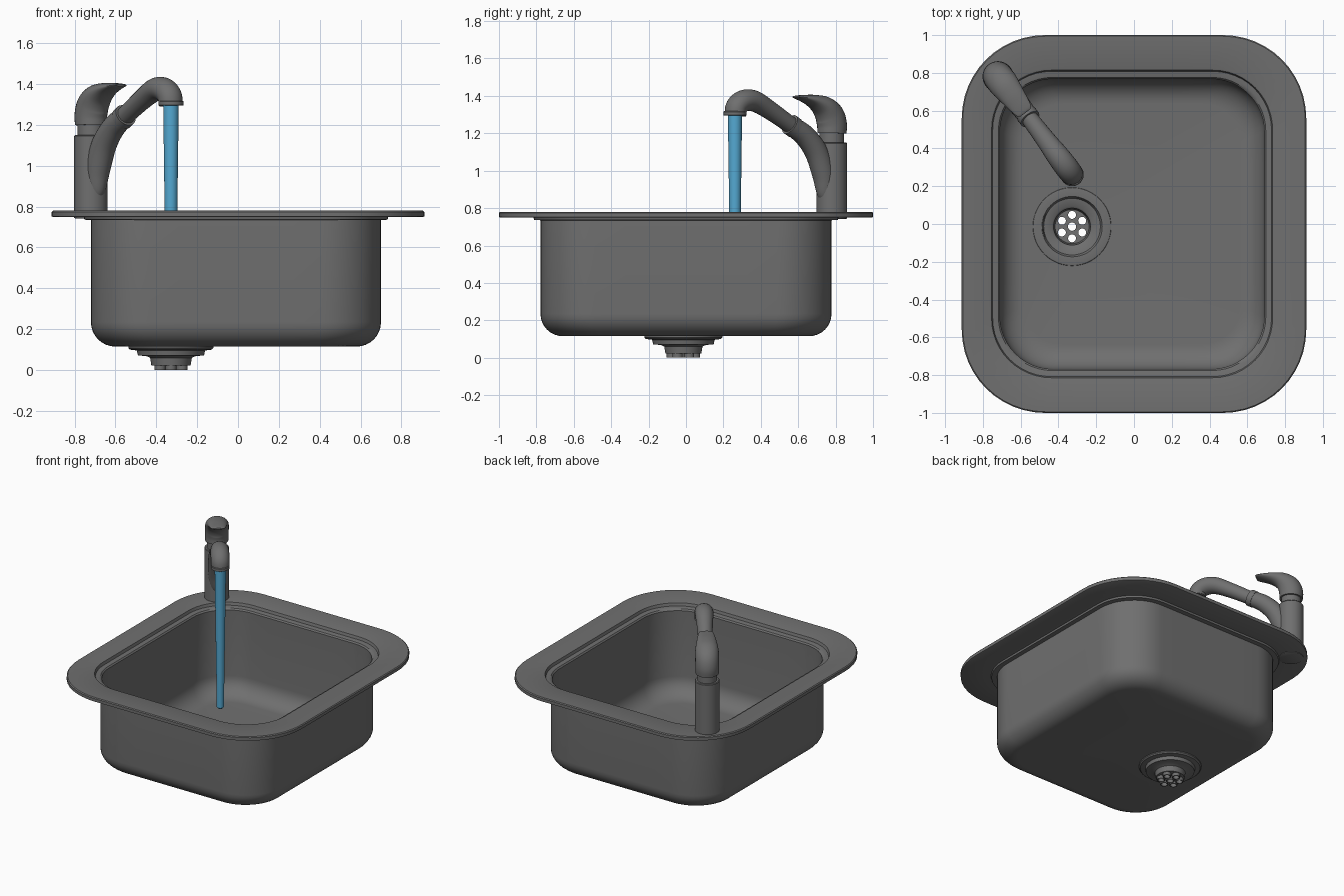
import bpy, bmesh, math
from mathutils import Vector

if "Cube" in bpy.data.objects:
    bpy.data.objects.remove(bpy.data.objects["Cube"])

def material(name, rgb):
    m = bpy.data.materials.new(name)
    m.diffuse_color = (*rgb, 1)
    m.use_nodes = True
    m.node_tree.nodes["Principled BSDF"].inputs["Base Color"].default_value = m.diffuse_color
    return m

STEEL = material("dark_steel", (0.16, 0.16, 0.16))
WATER = material("water_blue", (0.09, 0.40, 0.65))

def finish(obj, mat, angle=35):
    obj.data.materials.clear()
    obj.data.materials.append(mat)
    bpy.ops.object.select_all(action='DESELECT')
    obj.select_set(True)
    bpy.context.view_layer.objects.active = obj
    bpy.ops.object.shade_smooth_by_angle(angle=math.radians(angle))

def loft(name, rings, mat, closed=False, angle=35):
    """Skin a list of equal-length point rings; cap the ends unless closed."""
    bm = bmesh.new()
    vs = [[bm.verts.new(p) for p in r] for r in rings]
    pairs = list(zip(vs, vs[1:])) + ([(vs[-1], vs[0])] if closed else [])
    n = len(vs[0])
    for a, b in pairs:
        for i in range(n):
            j = (i + 1) % n
            bm.faces.new((a[i], a[j], b[j], b[i]))
    if not closed:
        bm.faces.new(vs[0])
        bm.faces.new(vs[-1])
    bmesh.ops.recalc_face_normals(bm, faces=bm.faces)
    me = bpy.data.meshes.new(name)
    bm.to_mesh(me)
    bm.free()
    obj = bpy.data.objects.new(name, me)
    bpy.context.collection.objects.link(obj)
    finish(obj, mat, angle)

def circle(cx, cy, r, z, n=48):
    return [(cx + r * math.cos(math.tau * i / n), cy + r * math.sin(math.tau * i / n), z) for i in range(n)]

def lathe(name, cx, cy, profile, mat, closed=False, n=48):
    loft(name, [circle(cx, cy, r, z, n) for r, z in profile], mat, closed)

def round_rect(hx, hy, r, z, cx=0.0, k=12, m=6):
    """Rounded rectangle with k steps per corner and m steps per side."""
    corners = []
    for q, (sx, sy) in enumerate(((1, 1), (-1, 1), (-1, -1), (1, -1))):
        corners.append([Vector((cx + sx * (hx - r) + r * math.cos((q + i / k) * math.pi / 2),
                                sy * (hy - r) + r * math.sin((q + i / k) * math.pi / 2), z))
                        for i in range(k + 1)])
    pts = []
    for q in range(4):
        pts += corners[q]
        a, b = corners[q][-1], corners[(q + 1) % 4][0]
        pts += [a.lerp(b, i / m) for i in range(1, m)]
    return pts

# Sink: one thin-walled shell, from inside floor up, over the rim and back down
DX, DY = -0.328, -0.014
def bowl(hx, hy, r, top, floor, fillet):
    rings = [round_rect(hx, hy, r, top, -0.01)]
    for i in range(9):
        a = i / 8 * math.pi / 2
        d = fillet * (1 - math.cos(a))
        rings.append(round_rect(hx - d, hy - d, r - d * 0.6, floor + fillet * (1 - math.sin(a)), -0.01))
    edge = rings[-1]
    hole = []
    for p in edge:
        a = math.atan2(p.y - DY, p.x - DX)
        hole.append((DX + 0.16 * math.cos(a), DY + 0.16 * math.sin(a), floor))
    return rings + [hole]

inside = bowl(0.70, 0.768, 0.28, 0.742, 0.127, 0.13)
outside = bowl(0.71, 0.778, 0.29, 0.735, 0.115, 0.12)
rim = [round_rect(*a, c) for *a, c in (
    (0.708, 0.776, 0.285, 0.752, -0.01), (0.722, 0.79, 0.30, 0.755, -0.01),
    (0.738, 0.808, 0.31, 0.757, -0.01), (0.744, 0.814, 0.315, 0.777, -0.01),
    (0.752, 0.822, 0.32, 0.78, -0.01), (0.906, 0.994, 0.435, 0.78, 0),
    (0.912, 1.0, 0.44, 0.774, 0), (0.912, 1.0, 0.44, 0.752, 0),
    (0.906, 0.994, 0.435, 0.749, 0), (0.745, 0.815, 0.315, 0.749, -0.01),
    (0.742, 0.812, 0.315, 0.736, -0.01))]
loft("sink_basin", inside[::-1] + rim + outside, STEEL, closed=True)

# Drain cup: stepped ring of revolution
lathe("drain_cup", DX, DY, [
    (0.21, 0.122), (0.206, 0.13), (0.198, 0.132), (0.16, 0.130), (0.15, 0.108),
    (0.108, 0.102), (0.098, 0.094), (0.09, 0.04), (0.09, 0.022), (0.096, 0.022),
    (0.102, 0.06), (0.12, 0.068), (0.162, 0.072), (0.167, 0.096), (0.20, 0.1),
    (0.208, 0.108)], STEEL, closed=True)

# Strainer plate with seven holes, and a short tube under each hole
holes = [(0, 0, 0.022)] + [(0.062 * math.cos(math.tau * (i + 0.5) / 6),
                            0.062 * math.sin(math.tau * (i + 0.5) / 6), 0.021) for i in range(6)]
cu = bpy.data.curves.new("strainer_plate", 'CURVE')
cu.dimensions = '2D'
cu.fill_mode = 'BOTH'
cu.extrude = 0.005
for x, y, r in [(0, 0, 0.094)] + holes:
    sp = cu.splines.new('POLY')
    pts = circle(x, y, r, 0, 32)
    sp.points.add(len(pts) - 1)
    for p, c in zip(sp.points, pts):
        p.co = (*c, 1)
    sp.use_cyclic_u = True
plate = bpy.data.objects.new("strainer_plate", cu)
plate.location = (DX, DY, 0.028)
bpy.context.collection.objects.link(plate)
bpy.ops.object.select_all(action='DESELECT')
plate.select_set(True)
bpy.context.view_layer.objects.active = plate
bpy.ops.object.convert(target='MESH')
finish(bpy.context.object, STEEL)
for i, (x, y, r) in enumerate(holes):
    lathe(f"strainer_tube_{i}", DX + x, DY + y,
          [(r, 0.03), (r + 0.006, 0.03), (r + 0.006, 0), (r, 0)], STEEL, closed=True, n=24)

# Tap parts are swept in the vertical plane from the tap body to the spout
BX, BY = -0.72, 0.78
FWD, SIDE, UP = Vector((0.603, -0.797, 0)), Vector((0.797, 0.603, 0)), Vector((0, 0, 1))

def sweep(name, keys, n=28, steps=6, angle=40):
    """keys: (distance forward, height, in-plane radius, sideways radius)."""
    keys = [Vector(k) for k in keys]
    ext = [2 * keys[0] - keys[1]] + keys + [2 * keys[-1] - keys[-2]]
    path = []
    for i in range(1, len(ext) - 2):
        a, b, c, d = ext[i - 1:i + 3]
        for s in range(steps):
            t = s / steps
            path.append(0.5 * (2 * b + (c - a) * t + (2 * a - 5 * b + 4 * c - d) * t * t
                               + (3 * b - a - 3 * c + d) * t ** 3))
    path.append(keys[-1])
    rings = []
    for i, p in enumerate(path):
        q = path[min(i + 1, len(path) - 1)] - path[max(i - 1, 0)]
        tan = Vector((q[0], q[1])).normalized()
        nrm = FWD * tan.y - UP * tan.x
        c = Vector((BX, BY, 0)) + FWD * p[0] + UP * p[1]
        rings.append([c + nrm * p[2] * math.cos(math.tau * k / n)
                      + SIDE * p[3] * math.sin(math.tau * k / n) for k in range(n)])
    loft(name, rings, STEEL, angle=angle)

lathe("tap_body", BX, BY, [(0.076, 0.742), (0.082, 0.745), (0.082, 1.145), (0.078, 1.15)], STEEL)
lathe("tap_neck", BX, BY, [(0.066, 1.14), (0.066, 1.21)], STEEL)
sweep("lever_handle", [
    (0, 1.2, 0.078, 0.078), (0, 1.25, 0.08, 0.08), (0.018, 1.30, 0.076, 0.08),
    (0.06, 1.343, 0.058, 0.078), (0.12, 1.371, 0.036, 0.068), (0.18, 1.386, 0.02, 0.058),
    (0.225, 1.393, 0.010, 0.048), (0.24, 1.395, 0.004, 0.034)])
sweep("spout_arm", [
    (0.02, 0.84, 0.03, 0.02), (0.035, 0.88, 0.055, 0.045), (0.055, 0.98, 0.062, 0.06),
    (0.105, 1.10, 0.062, 0.062), (0.18, 1.185, 0.058, 0.058), (0.265, 1.238, 0.053, 0.053)])
sweep("spout_collar", [(0.25, 1.229, 0.057, 0.057), (0.282, 1.248, 0.057, 0.057)], steps=1)
sweep("spout_head", [
    (0.27, 1.24, 0.045, 0.045), (0.42, 1.325, 0.05, 0.052), (0.52, 1.372, 0.056, 0.06),
    (0.59, 1.374, 0.058, 0.063), (0.637, 1.345, 0.057, 0.062), (0.648, 1.30, 0.057, 0.06)])
SX, SY = BX + 0.65 * FWD.x, BY + 0.65 * FWD.y
lathe("spout_lip", SX, SY, [(0.058, 1.318), (0.062, 1.315), (0.062, 1.297), (0.058, 1.295)], STEEL)

# Falling water, tapering downward
lathe("water_stream", SX, SY, [(0.038, 1.30), (0.031, 0.78), (0.024, 0.27), (0.014, 0.26)], WATER, n=32)
